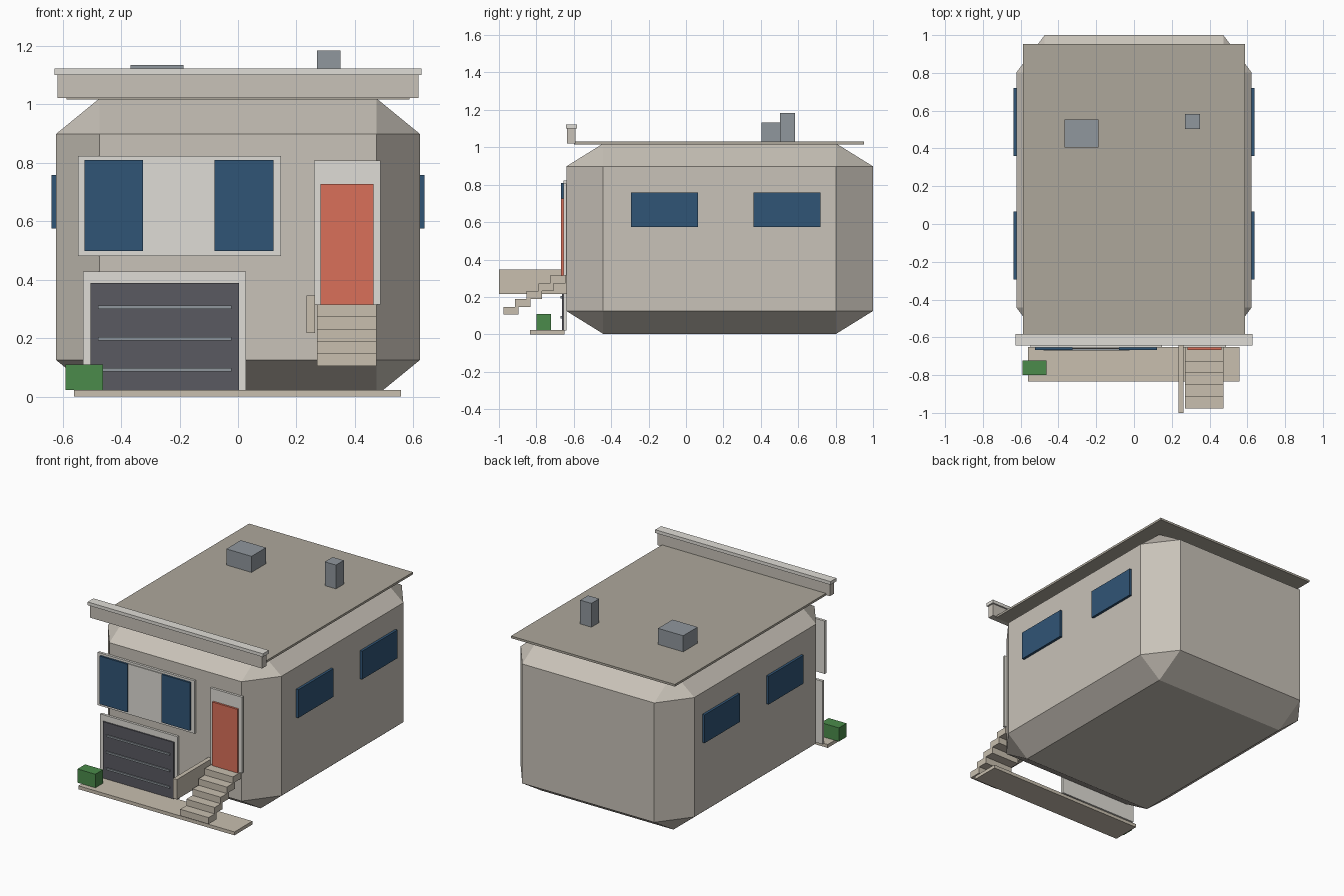
import bpy, bmesh
from mathutils import Vector

if "Cube" in bpy.data.objects:
    bpy.data.objects.remove(bpy.data.objects["Cube"])


def material(name, r, g, b):
    m = bpy.data.materials.new(name)
    m.diffuse_color = (r, g, b, 1)
    m.use_nodes = True
    m.node_tree.nodes["Principled BSDF"].inputs["Base Color"].default_value = m.diffuse_color
    return m


WALL = material("wall", 0.58, 0.54, 0.48)
ROOF = material("roofing", 0.42, 0.39, 0.33)
TRIM = material("trim", 0.74, 0.72, 0.67)
GLASS = material("glass", 0.03, 0.09, 0.18)
DARK = material("garage_grey", 0.10, 0.10, 0.12)
STEEL = material("steel", 0.28, 0.31, 0.34)
RED = material("door_red", 0.70, 0.16, 0.10)
STONE = material("stone", 0.58, 0.52, 0.43)
GREEN = material("hedge_green", 0.07, 0.26, 0.07)


def box(name, x, y, z, mat, chamfer=0):
    """Box from (min, max) ranges; the chamfer is a fraction of each side."""
    bm = bmesh.new()
    bmesh.ops.create_cube(bm, size=1)
    if chamfer:
        bmesh.ops.bevel(bm, geom=bm.edges[:], offset=chamfer, segments=1,
                        affect='EDGES')
    size = Vector([r[1] - r[0] for r in (x, y, z)])
    mid = Vector([(r[0] + r[1]) / 2 for r in (x, y, z)])
    for v in bm.verts:
        v.co = v.co * size + mid
    me = bpy.data.meshes.new(name)
    bm.to_mesh(me)
    bm.free()
    me.materials.append(mat)
    ob = bpy.data.objects.new(name, me)
    bpy.context.collection.objects.link(ob)
    return ob


# House body: chamfered block
box("house_body", (-0.622, 0.622), (-0.64, 1.0), (0.003, 1.02), WALL, 0.12)

# Roof slab, parapet and rooftop units
box("roof_slab", (-0.587, 0.587), (-0.60, 0.952), (1.016, 1.03), ROOF)
box("parapet", (-0.617, 0.617), (-0.635, -0.592), (1.02, 1.10), WALL)
box("parapet_cap", (-0.628, 0.628), (-0.642, -0.582), (1.10, 1.121), TRIM)
box("roof_vent", (-0.367, -0.187), (0.405, 0.553), (1.025, 1.134), STEEL)
box("chimney", (0.27, 0.35), (0.502, 0.582), (1.025, 1.184), STEEL)

# Side windows
for side in (-1, 1):
    for y in ((-0.293, 0.065), (0.36, 0.72)):
        box("side_window", sorted((side * 0.61, side * 0.638)), y,
            (0.575, 0.758), GLASS)

# Front window
box("front_window_frame", (-0.547, 0.147), (-0.655, -0.638), (0.48, 0.822), TRIM)
box("front_window_center", (-0.325, -0.08), (-0.66, -0.65), (0.497, 0.808), TRIM)
for x in ((-0.525, -0.325), (-0.08, 0.122)):
    box("front_window_pane", x, (-0.667, -0.65), (0.497, 0.808), GLASS)

# Garage
box("garage_frame", (-0.53, 0.027), (-0.655, -0.638), (0.02, 0.428), TRIM)
box("garage_door", (-0.504, 0.003), (-0.663, -0.645), (0.02, 0.388), DARK)
for z in (0.091, 0.198, 0.305):
    box("garage_rib", (-0.478, -0.023), (-0.67, -0.655), (z - 0.006, z + 0.006), STEEL)

# Entrance
box("door_frame", (0.26, 0.487), (-0.655, -0.638), (0.315, 0.807), TRIM)
box("front_door", (0.282, 0.463), (-0.668, -0.645), (0.315, 0.727), RED)

# Floating steps with side wall
for i in range(5):
    y = -0.977 + 0.0625 * i
    z = 0.105 + 0.042 * i
    box("step", (0.27, 0.473), (y, y + 0.082), (z, z + 0.042), STONE)
box("stair_wall", (0.235, 0.263), (-1.0, -0.64), (0.217, 0.346), STONE)

# Pavement and hedge
box("pavement", (-0.56, 0.558), (-0.833, -0.65), (0, 0.022), STONE)
box("hedge", (-0.59, -0.462), (-0.80, -0.722), (0.022, 0.11), GREEN)
